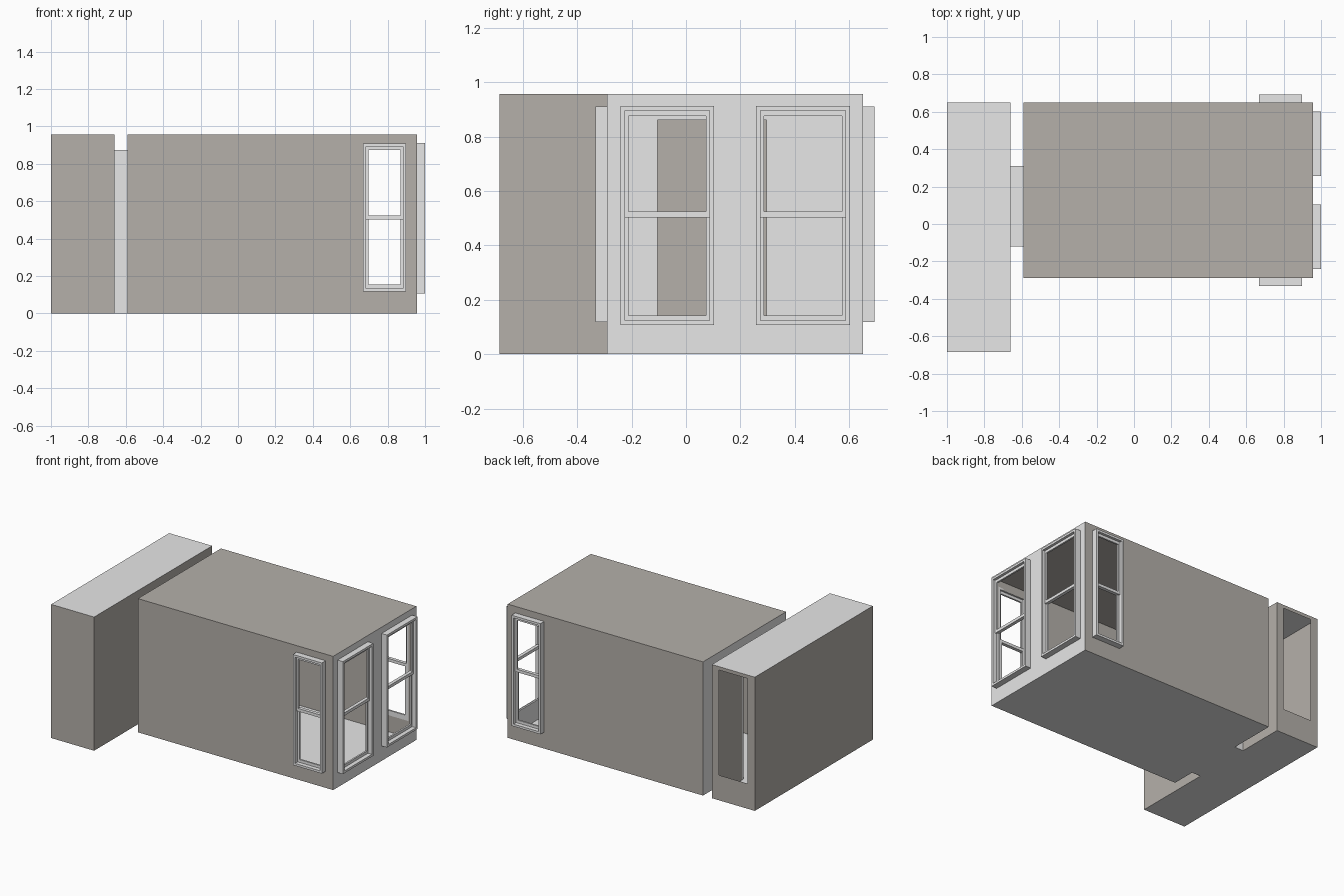
import bpy, bmesh

if "Cube" in bpy.data.objects:
    bpy.data.objects.remove(bpy.data.objects["Cube"])

def material(name, rgb):
    m = bpy.data.materials.new(name)
    m.diffuse_color = (*rgb, 1)
    m.use_nodes = True
    m.node_tree.nodes["Principled BSDF"].inputs["Base Color"].default_value = m.diffuse_color
    return m

BROWN = material("warm_grey_wall", (0.46, 0.434, 0.402))
LIGHT = material("light_grey", (0.8, 0.8, 0.8))

# Main dimensions
H = 0.957
RX0, RX1, RY0, RY1 = -0.59, 0.957, -0.29, 0.65      # room
CX0, CX1, CY0, CY1 = -1.0, -0.66, -0.685, 0.65      # corridor
DOOR_OUT = (-0.12, 0.31, 0.0, 0.874)
DOOR_IN = (-0.105, 0.295, 0.0, 0.86)

def to_world(axis, u, v, d):
    """u, v lie in the plane across the axis, d runs along it."""
    return {'x': (d, u, v), 'y': (u, d, v), 'z': (u, v, d)}[axis]

def finish(name, bm, mat):
    me = bpy.data.meshes.new(name)
    bm.to_mesh(me)
    bm.free()
    me.materials.append(mat)
    ob = bpy.data.objects.new(name, me)
    bpy.context.collection.objects.link(ob)
    return ob

def sheet(name, axis, d, rect, mat, out, holes=()):
    """Thin wall, floor or roof with rectangular holes; out is +1 or -1."""
    us = sorted({rect[0], rect[1], *[h for q in holes for h in q[:2]]})
    vs = sorted({rect[2], rect[3], *[h for q in holes for h in q[2:]]})
    bm = bmesh.new()
    pts = {(i, j): bm.verts.new(to_world(axis, u, v, d))
           for i, u in enumerate(us) for j, v in enumerate(vs)}
    for i in range(len(us) - 1):
        for j in range(len(vs) - 1):
            cu, cv = (us[i] + us[i + 1]) / 2, (vs[j] + vs[j + 1]) / 2
            if any(q[0] < cu < q[1] and q[2] < cv < q[3] for q in holes):
                continue
            bm.faces.new([pts[i, j], pts[i + 1, j], pts[i + 1, j + 1], pts[i, j + 1]])
    bm.verts.ensure_lookup_table()
    for v in [v for v in bm.verts if not v.link_faces]:
        bm.verts.remove(v)
    bm.normal_update()
    k = 'xyz'.index(axis)
    for f in bm.faces:
        if f.normal[k] * out < 0:
            f.normal_flip()
    return finish(name, bm, mat)

def ring(name, axis, outer, inner, d0, d1, mat):
    """Rectangular frame with thickness from d0 to d1."""
    bm = bmesh.new()
    def loop(r, d):
        return [bm.verts.new(to_world(axis, u, v, d)) for u, v in
                ((r[0], r[2]), (r[1], r[2]), (r[1], r[3]), (r[0], r[3]))]
    loops = [loop(outer, d0), loop(outer, d1), loop(inner, d1), loop(inner, d0)]
    for a in range(4):
        A, B = loops[a], loops[(a + 1) % 4]
        for i in range(4):
            j = (i + 1) % 4
            bm.faces.new([A[i], A[j], B[j], B[i]])
    bmesh.ops.recalc_face_normals(bm, faces=bm.faces)
    return finish(name, bm, mat)

def inset(r, t):
    return (r[0] + t, r[1] - t, r[2] + t, r[3] - t)

def window(name, axis, wall, out, rect):
    """Double-hung window: projecting casing and two stepped sashes."""
    hole = inset(rect, 0.016)
    ring(name + "_casing", axis, rect, hole, wall, wall + out * 0.0425, LIGHT)
    u0, u1, v0, v1 = hole
    lo, hi, b = 0.503, 0.524, 0.013
    ring(name + "_lower_sash", axis, (u0, u1, v0, hi), (u0 + b, u1 - b, v0 + 0.02, lo),
         wall, wall + out * 0.012, LIGHT)
    ring(name + "_upper_sash", axis, (u0, u1, lo, v1), (u0 + b, u1 - b, hi, v1 - 0.02),
         wall + out * 0.012, wall + out * 0.024, LIGHT)
    return hole

# Windows
side = (0.668, 0.897, 0.118, 0.91)
side_hole = window("front_window", 'y', RY0, -1, side)
window("back_window", 'y', RY1, 1, side)
end_holes = [window("end_window_%d" % i, 'x', RX1, 1, (a, b, 0.107, 0.912))
             for i, (a, b) in enumerate(((-0.241, 0.103), (0.257, 0.602)))]

# Room shell
sheet("room_front_wall", 'y', RY0, (RX0, RX1, 0, H), BROWN, -1, [side_hole])
sheet("room_back_wall", 'y', RY1, (RX0, RX1, 0, H), BROWN, 1, [side_hole])
sheet("room_end_wall", 'x', RX1, (RY0, RY1, 0, H), LIGHT, 1, end_holes)
sheet("room_door_wall", 'x', RX0, (RY0, RY1, 0, H), LIGHT, -1, [DOOR_OUT])
sheet("room_ceiling", 'z', H, (RX0, RX1, RY0, RY1), BROWN, 1)
sheet("room_floor", 'z', 0, (RX0, RX1, RY0, RY1), LIGHT, -1)

# Corridor shell, with an opening in its back end
sheet("corridor_front_wall", 'y', CY0, (CX0, CX1, 0, H), BROWN, -1)
sheet("corridor_back_wall", 'y', CY1, (CX0, CX1, 0, H), BROWN, 1,
      [(-0.943, -0.717, 0.18, 0.932)])
sheet("corridor_outer_wall", 'x', CX0, (CY0, CY1, 0, H), BROWN, -1)
sheet("corridor_door_wall", 'x', CX1, (CY0, CY1, 0, H), BROWN, 1, [DOOR_OUT])
sheet("corridor_ceiling", 'z', H, (CX0, CX1, CY0, CY1), LIGHT, 1)
sheet("corridor_floor", 'z', 0, (CX0, CX1, CY0, CY1), LIGHT, -1)

# Door passage: threshold and an arch-shaped jamb, open at the floor
sheet("door_threshold", 'z', 0, (CX1, RX0, *DOOR_OUT[:2]), LIGHT, -1)
bm = bmesh.new()
o, n = DOOR_OUT, DOOR_IN
prof = [(o[0], 0), (o[0], o[3]), (o[1], o[3]), (o[1], 0),
        (n[1], 0), (n[1], n[3]), (n[0], n[3]), (n[0], 0)]
f = bm.faces.new([bm.verts.new((CX1, y, z)) for y, z in prof])
ext = bmesh.ops.extrude_face_region(bm, geom=[f])
bmesh.ops.translate(bm, vec=(RX0 - CX1, 0, 0),
                    verts=[g for g in ext["geom"] if isinstance(g, bmesh.types.BMVert)])
bmesh.ops.recalc_face_normals(bm, faces=bm.faces)
finish("door_jamb", bm, LIGHT)
